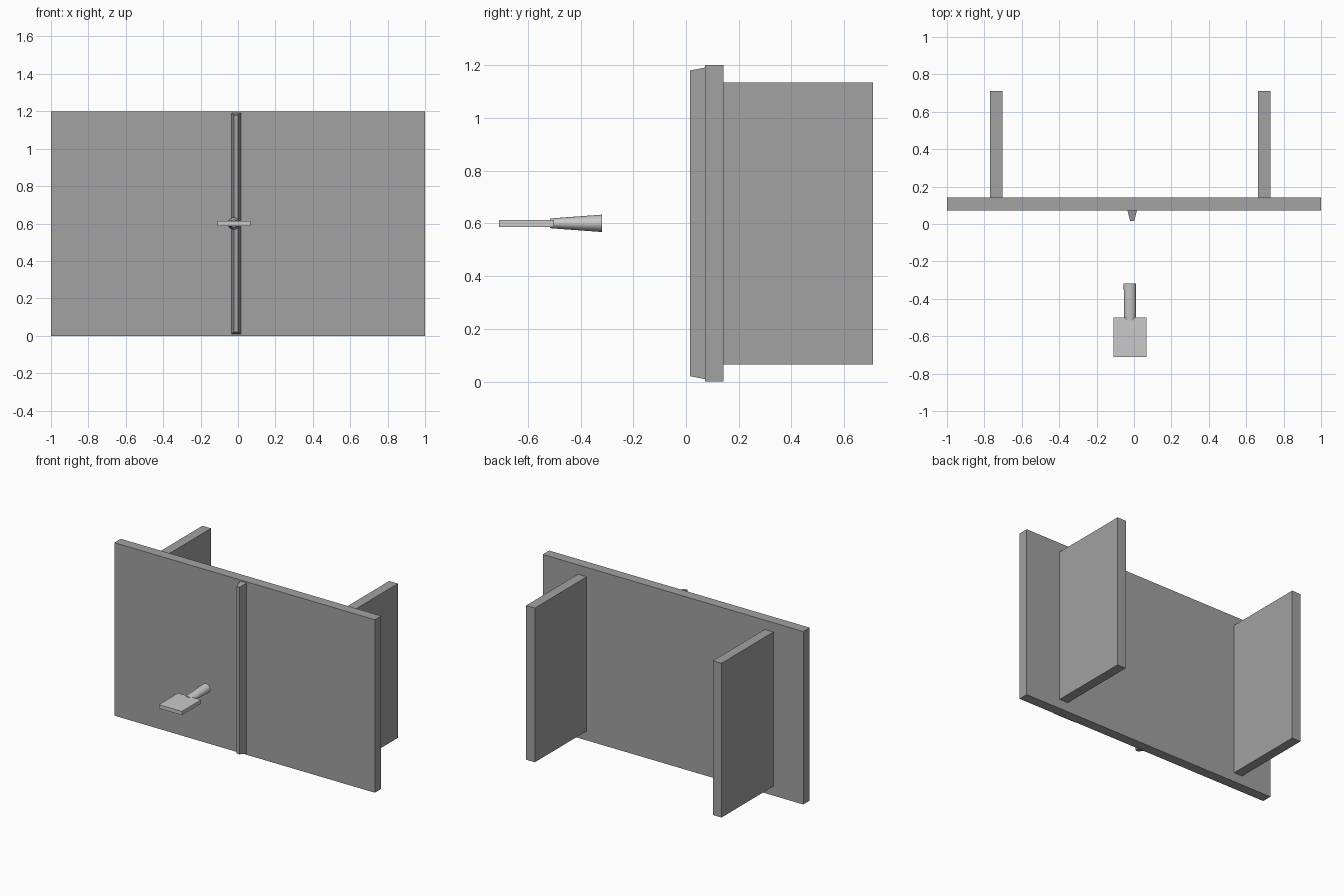
import bpy, bmesh, math

if "Cube" in bpy.data.objects:
    bpy.data.objects.remove(bpy.data.objects["Cube"])


def material(name, value):
    m = bpy.data.materials.new(name)
    m.diffuse_color = (value, value, value, 1)
    m.use_nodes = True
    m.node_tree.nodes["Principled BSDF"].inputs["Base Color"].default_value = m.diffuse_color
    return m


grey = material("mid grey", 0.36)
pale = material("light grey", 0.59)


def loft(name, rings, mat):
    """Closed solid through matching rings of points."""
    bm = bmesh.new()
    vs = [[bm.verts.new(p) for p in ring] for ring in rings]
    n = len(vs[0])
    for a, b in zip(vs, vs[1:]):
        for i in range(n):
            j = (i + 1) % n
            bm.faces.new((a[i], a[j], b[j], b[i]))
    bm.faces.new(vs[0])
    bm.faces.new(vs[-1])
    bmesh.ops.recalc_face_normals(bm, faces=bm.faces)
    me = bpy.data.meshes.new(name)
    bm.to_mesh(me)
    bm.free()
    me.materials.append(mat)
    ob = bpy.data.objects.new(name, me)
    bpy.context.collection.objects.link(ob)
    return ob


def rect(x0, x1, z0, z1, y):
    return [(x0, y, z0), (x1, y, z0), (x1, y, z1), (x0, y, z1)]


def ellipse(y, rx, rz, n=32):
    return [(-0.022 + rx * math.cos(t), y, 0.6 + rz * math.sin(t))
            for t in (2 * math.pi * i / n for i in range(n))]


def box(name, x0, x1, y0, y1, z0, z1, mat):
    return loft(name, [rect(x0, x1, z0, z1, y) for y in (y0, y1)], mat)


# Upright front panel and the two side walls behind it
box("front_panel", -1, 1, 0.072, 0.142, 0, 1.2, grey)
box("left_wall", -0.77, -0.703, 0.142, 0.71, 0.065, 1.135, grey)
box("right_wall", 0.663, 0.73, 0.142, 0.71, 0.065, 1.135, grey)

# Tapered ridge down the middle of the panel
loft("centre_ridge", [rect(-0.035, 0.015, 0.009, 1.191, 0.072),
                      rect(-0.021, 0.001, 0.02, 1.18, 0.016)], grey)

# Loose tool: flat blade with a round handle flattened towards the blade
box("tool_blade", -0.11, 0.066, -0.71, -0.5, 0.587, 0.613, pale)
handle = loft("tool_handle", [ellipse(-0.318, 0.033, 0.033),
                              ellipse(-0.495, 0.032, 0.02),
                              ellipse(-0.516, 0.025, 0.018)], pale)
bpy.context.view_layer.objects.active = handle
handle.select_set(True)
bpy.ops.object.shade_smooth_by_angle(angle=math.radians(30))
